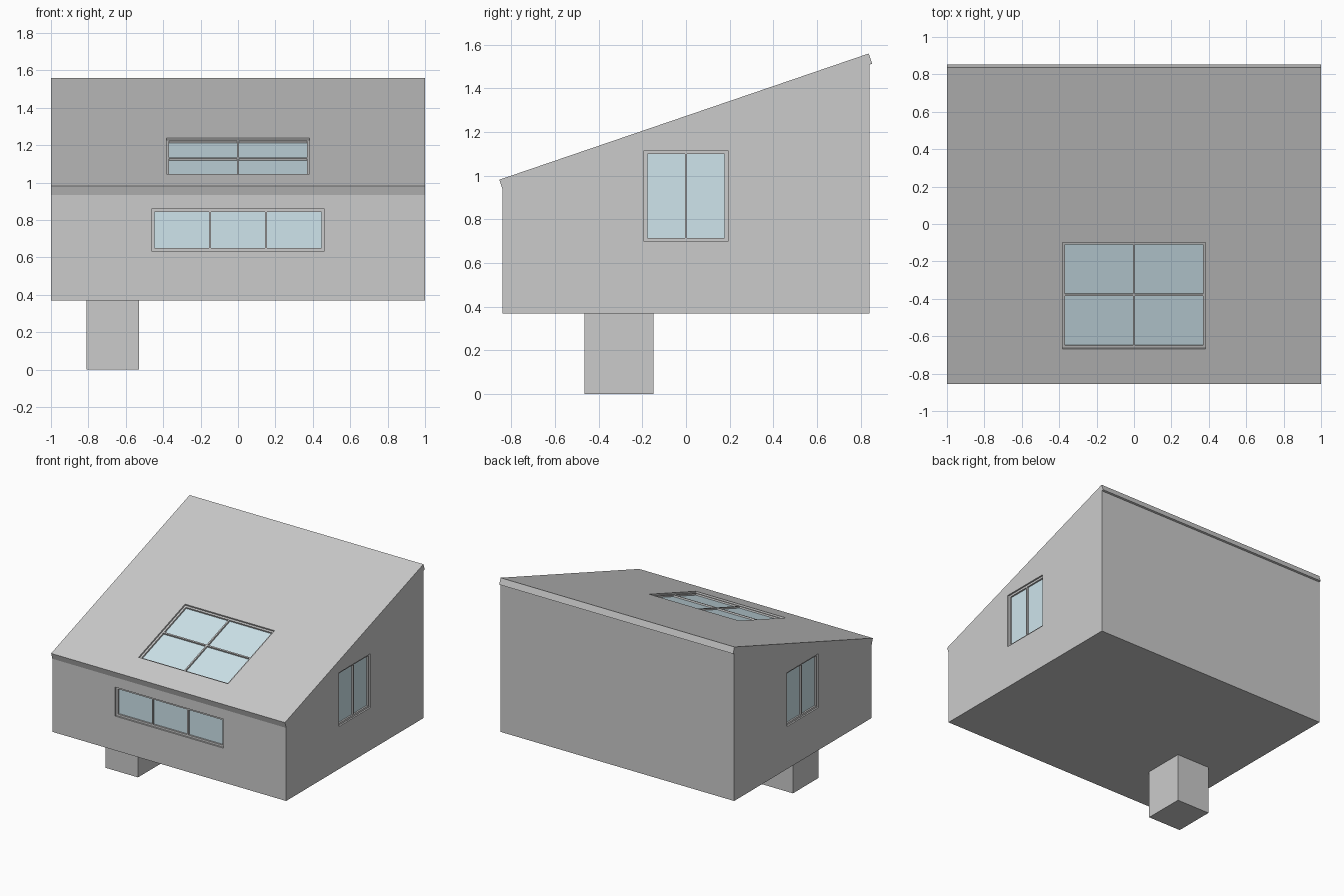
import bpy, bmesh
from mathutils import Matrix, Vector

if "Cube" in bpy.data.objects:
    bpy.data.objects.remove(bpy.data.objects["Cube"])

glass_mat = bpy.data.materials.new("pale_glass")
glass_mat.diffuse_color = (0.62, 0.78, 0.84, 1)
glass_mat.use_nodes = True
glass_mat.node_tree.nodes["Principled BSDF"].inputs["Base Color"].default_value = glass_mat.diffuse_color
BORDER, GAP = 0.015, 0.011        # outer frame and mullion widths
FRAME_IN, GLASS_IN, HOLE_IN = 0.012, 0.024, 0.030   # depths behind the wall face


def finish(name, bm, matrix=None):
    bmesh.ops.recalc_face_normals(bm, faces=bm.faces)
    mesh = bpy.data.meshes.new(name)
    bm.to_mesh(mesh)
    bm.free()
    ob = bpy.data.objects.new(name, mesh)
    bpy.context.collection.objects.link(ob)
    if matrix:
        ob.matrix_world = matrix
    return ob


def add_box(bm, lo, hi):
    lo, hi = Vector(lo), Vector(hi)
    m = Matrix.Translation((lo + hi) / 2) @ Matrix.Diagonal((*(hi - lo), 1))
    bmesh.ops.create_cube(bm, size=1, matrix=m)


def extrude_faces(bm, faces, vec):
    geom = bmesh.ops.extrude_face_region(bm, geom=faces, use_keep_orig=True)["geom"]
    verts = [g for g in geom if isinstance(g, bmesh.types.BMVert)]
    bmesh.ops.translate(bm, vec=vec, verts=verts)


# House shell: side profile with the tilted roof edge, extruded across x
profile = [(-0.84, 0.37), (0.84, 0.37), (0.84, 1.509), (0.853, 1.513),
           (0.837, 1.56), (-0.855, 0.982), (-0.84, 0.935)]
bm = bmesh.new()
side = bm.faces.new([bm.verts.new((-1, y, z)) for y, z in profile])
extrude_faces(bm, [side], (2, 0, 0))
shell = finish("house_shell", bm)

# Support block
bm = bmesh.new()
add_box(bm, (-0.81, -0.465, 0), (-0.53, -0.15, 0.37))
finish("support_block", bm)


def breaks(half, n):
    """Bar and pane boundaries along one axis of a window."""
    pane = (2 * half - (n - 1) * GAP) / n
    out = [-half - BORDER]
    for i in range(n):
        start = -half + i * (pane + GAP)
        out += [start, start + pane]
    return out + [half + BORDER]


def window(name, origin, u, v, half_w, half_h, cols, rows):
    u, v = Vector(u).normalized(), Vector(v).normalized()
    m = Matrix((u, v, u.cross(v))).transposed().to_4x4()
    m.translation = origin
    xs, ys = breaks(half_w, cols), breaks(half_h, rows)

    # Recess cut into the shell
    bm = bmesh.new()
    add_box(bm, (xs[0], ys[0], -HOLE_IN), (xs[-1], ys[-1], 0.05))
    cutter = finish(name + "_cutter", bm, m)
    cutter.hide_render = True
    mod = shell.modifiers.new(name, 'BOOLEAN')
    mod.operation, mod.solver, mod.object = 'DIFFERENCE', 'EXACT', cutter
    bpy.context.view_layer.objects.active = shell
    bpy.ops.object.modifier_apply(modifier=mod.name)
    bpy.data.objects.remove(cutter)

    # Frame lattice and the panes sitting in its openings
    frame, panes = bmesh.new(), bmesh.new()
    grid = [[frame.verts.new((x, y, -FRAME_IN)) for y in ys] for x in xs]
    for i in range(len(xs) - 1):
        for j in range(len(ys) - 1):
            if i % 2 and j % 2:
                add_box(panes, (xs[i], ys[j], -HOLE_IN), (xs[i + 1], ys[j + 1], -GLASS_IN))
            else:
                frame.faces.new((grid[i][j], grid[i + 1][j], grid[i + 1][j + 1], grid[i][j + 1]))
    extrude_faces(frame, frame.faces[:], (0, 0, FRAME_IN - HOLE_IN))
    finish(name + "_frame", frame, m)
    finish(name + "_glass", panes, m).data.materials.append(glass_mat)


# Front, side and roof windows
window("front_window", (0, -0.84, 0.747), (1, 0, 0), (0, 0, 1), 0.447, 0.097, 3, 1)
for name, s in (("right_window", 1), ("left_window", -1)):
    window(name, (s, 0, 0.907), (0, s, 0), (0, 0, 1), 0.177, 0.193, 2, 1)
slope = (1.56 - 0.982) / (0.837 + 0.855)
roof_y = -0.384
window("roof_window", (0, roof_y, 0.982 + slope * (roof_y + 0.855)),
       (1, 0, 0), (0, 1, slope), 0.368, 0.285, 2, 2)
